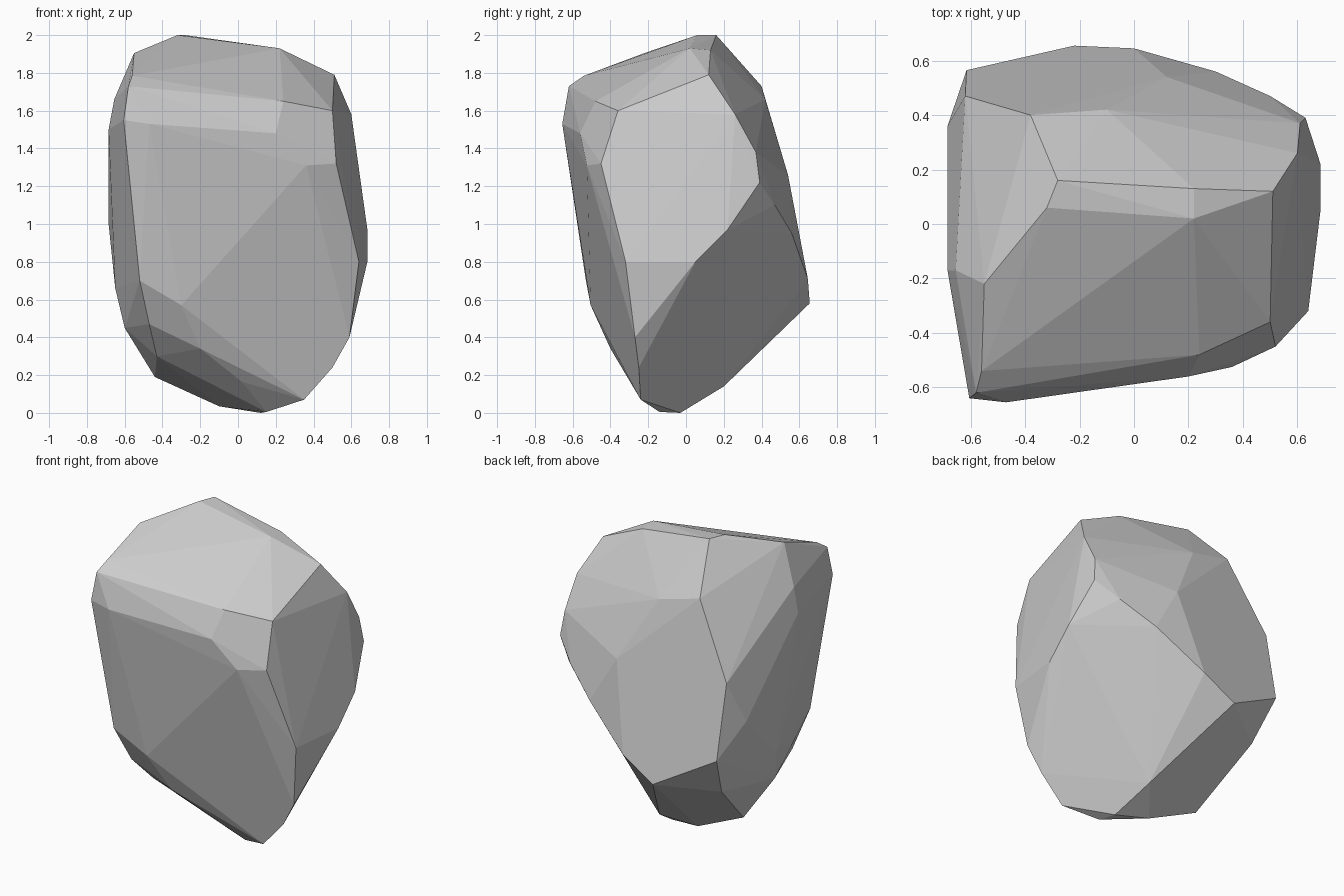
import bpy, bmesh

# Corner points of the stone, grouped by side; their convex hull gives the flat facets
crown = [(-.32, .06, 2), (-.28, .16, 2), (.22, .02, 1.93), (.22, .13, 1.92),
         (-.55, -.22, 1.905), (.51, .12, 1.79), (-.38, .4, 1.73)]
front = [(-.58, -.62, 1.73), (-.56, -.54, 1.785), (.24, -.48, 1.65), (.5, -.36, 1.6),
         (-.605, -.64, 1.55), (-.47, -.655, 1.53), (.2, -.56, 1.48), (.36, -.525, 1.31),
         (.52, -.45, 1.32), (-.52, -.53, .7), (-.3, -.505, .57)]
right = [(.64, -.32, .8), (.685, .05, .8), (.685, .22, .97), (.63, .39, 1.22),
         (.61, .37, 1.38), (.6, .26, 1.58), (.59, -.27, .4)]
back = [(-.1, .42, 1.66), (.12, .54, 1.26), (.5, .47, 1.1), (.3, .56, .95),
        (0, .645, .71), (-.22, .655, .58), (-.615, .565, .8)]
left = [(-.62, .47, 1.27), (-.685, .36, 1.0), (-.685, -.17, 1.5),
        (-.655, -.17, 1.66), (-.65, 0, .66)]
base = [(.12, -.03, 0), (.15, -.14, .005), (-.1, .02, .035), (.05, .2, .14),
        (.35, -.24, .07), (-.44, .04, .19), (-.43, -.26, .3), (-.6, -.05, .45),
        (.5, -.25, .24), (-.55, .42, .53), (-.47, -.42, .47), (-.2, -.4, .34),
        (.02, -.28, .165)]

# Stone body
bm = bmesh.new()
for p in crown + front + right + back + left + base:
    bm.verts.new(p)
bmesh.ops.convex_hull(bm, input=bm.verts[:])
bmesh.ops.delete(bm, geom=[v for v in bm.verts if not v.link_faces], context='VERTS')

# Merge nearly coplanar triangles into flat facets
bmesh.ops.dissolve_limit(bm, angle_limit=0.03, verts=bm.verts[:], edges=bm.edges[:])
bmesh.ops.recalc_face_normals(bm, faces=bm.faces[:])

mesh = bpy.data.meshes.new("stone")
bm.to_mesh(mesh)
bm.free()
stone = bpy.data.objects.new("stone", mesh)
bpy.context.collection.objects.link(stone)
